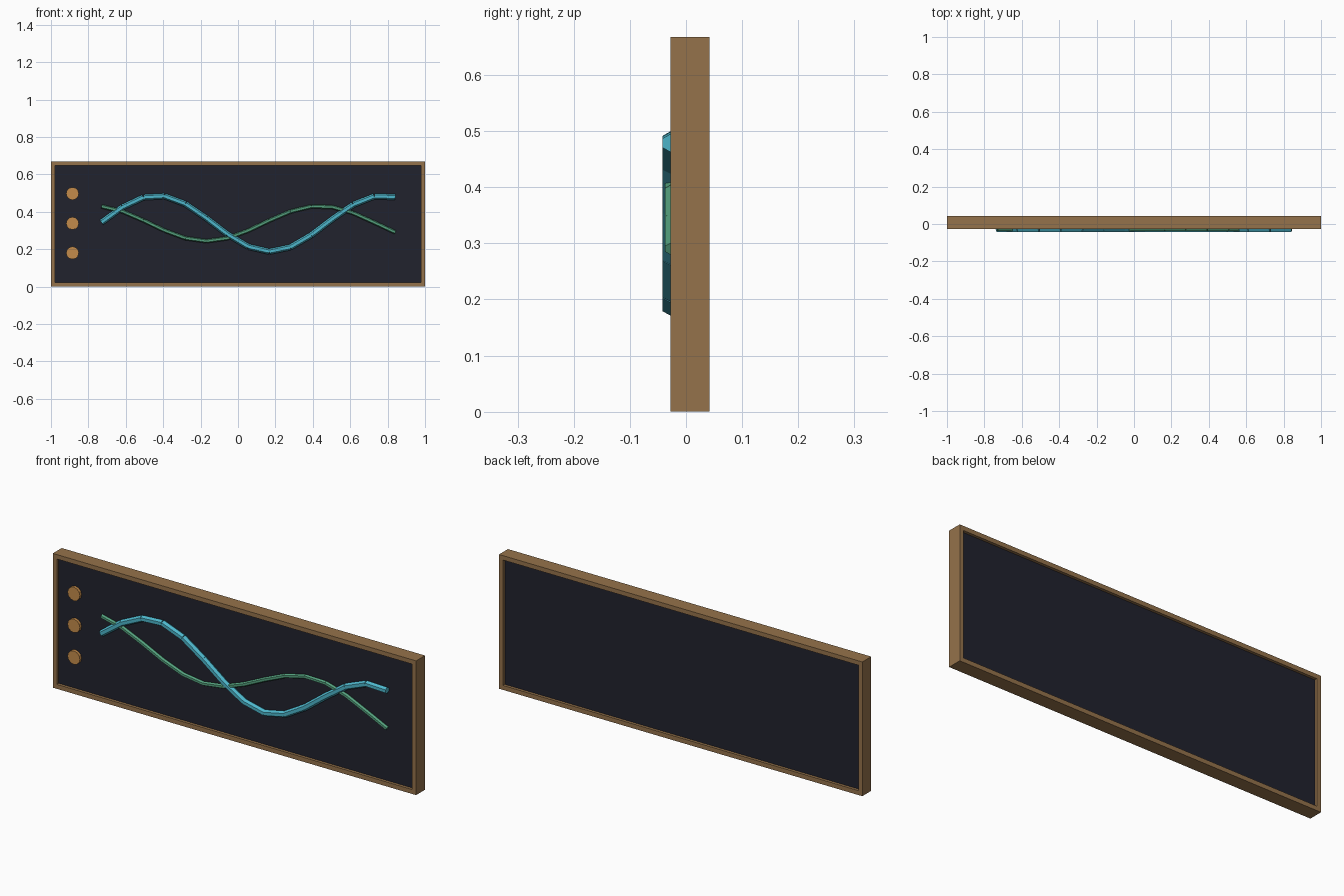
import bpy, math
from mathutils import Vector

if "Cube" in bpy.data.objects:
    bpy.data.objects.remove(bpy.data.objects["Cube"])


def material(name, rgb):
    m = bpy.data.materials.new(name)
    m.diffuse_color = (*rgb, 1)
    m.use_nodes = True
    m.node_tree.nodes["Principled BSDF"].inputs["Base Color"].default_value = m.diffuse_color
    return m


WOOD = material("wood", (0.30, 0.17, 0.07))
DARK = material("dark panel", (0.015, 0.016, 0.027))
BRASS = material("brass", (0.55, 0.26, 0.07))
BLUE = material("cyan", (0.075, 0.47, 0.60))
GREEN = material("green", (0.09, 0.36, 0.21))


def box(name, lo, hi, mat):
    lo, hi = Vector(lo), Vector(hi)
    bpy.ops.mesh.primitive_cube_add(size=1, location=(lo + hi) / 2)
    o = bpy.context.object
    o.name = name
    o.scale = hi - lo
    o.data.materials.append(mat)


def rod(name, a, b, radius, sides, mat):
    a, b = Vector(a), Vector(b)
    bpy.ops.mesh.primitive_cylinder_add(vertices=sides, radius=radius, depth=(b - a).length)
    o = bpy.context.object
    o.name = name
    o.data.materials.append(mat)
    # local z follows the rod, local x lies in the face of the panel
    z = (b - a).normalized()
    y = Vector((0, 1, 0)) if abs(z.y) < 0.5 else Vector((0, 0, 1))
    x = y.cross(z)
    for v in o.data.vertices:
        p = v.co
        # local y is a vertex axis, so it is laid in the panel plane
        v.co = (a + b) / 2 + x * p.y + y * p.x + z * p.z


# Frame
F, B, H, T = -0.028, 0.042, 0.668, 0.022
box("frame_bottom", (-1, F, 0), (1, B, T), WOOD)
box("frame_top", (-1, F, H - T), (1, B, H), WOOD)
box("frame_left", (-1, F, T), (-1 + T, B, H - T), WOOD)
box("frame_right", (1 - T, F, T), (1, B, H - T), WOOD)

# Recessed panel
box("panel", (-1 + T, -0.014, T), (1 - T, 0.028, H - T), DARK)

# Column of round studs
for z in (0.18, 0.338, 0.497):
    rod("stud", (-0.885, -0.028, z), (-0.885, -0.012, z), 0.034, 12, BRASS)


# Wave strands made of straight hexagonal rods
def wave(name, amp, phase, radius, mat):
    pts = [(-0.73 + 0.1122 * i, -0.028, 0.337 + amp * math.sin(phase + 0.582 * i))
           for i in range(15)]
    for a, b in zip(pts, pts[1:]):
        rod(name, a, b, radius, 6, mat)


wave("blue_wave", 0.15, 0.04, 0.016, BLUE)
wave("green_wave", 0.094, 1.8, 0.011, GREEN)
